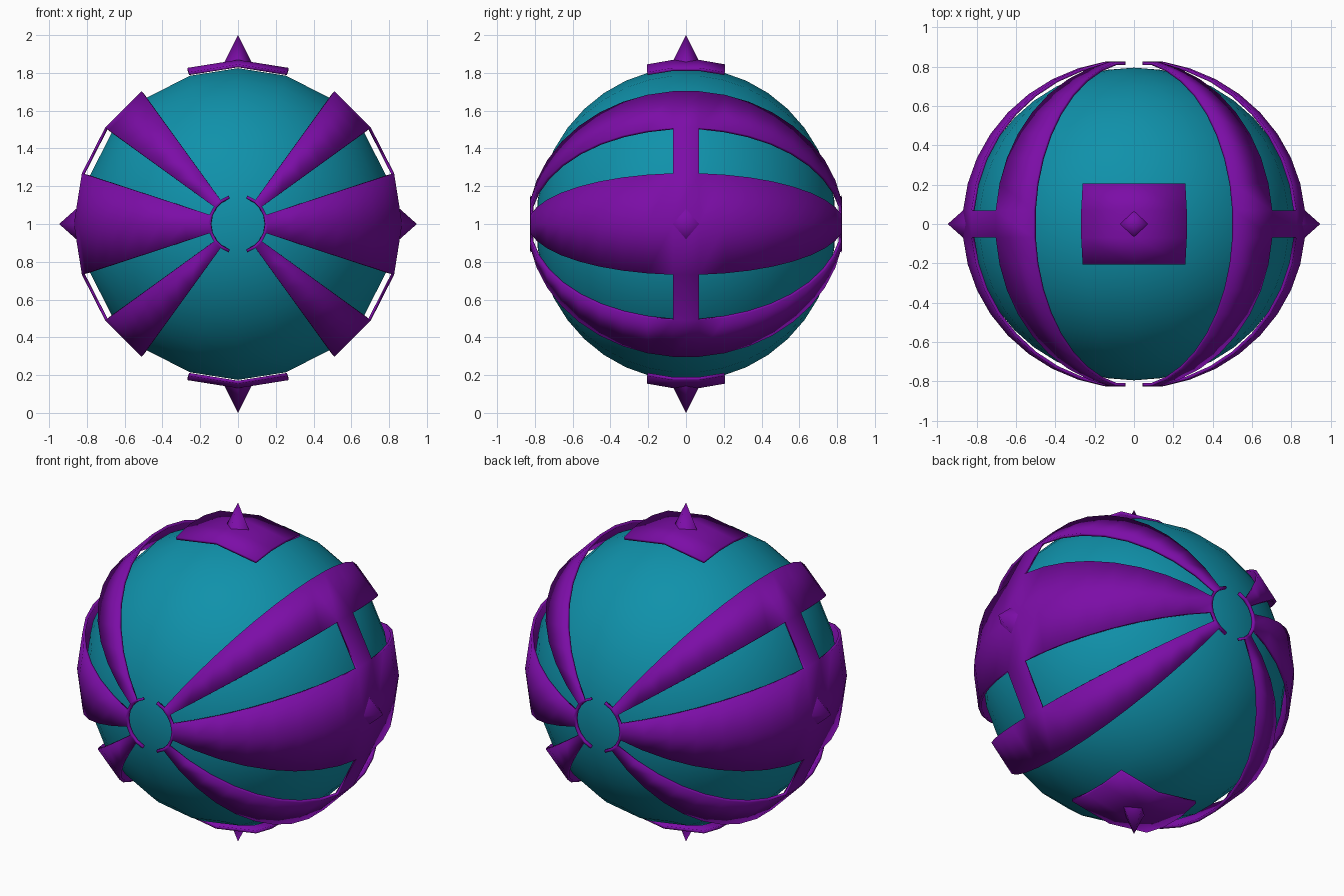
import bpy, bmesh
from math import sin, cos, radians, pi
from mathutils import Vector, Matrix

cube = bpy.data.objects.get("Cube")
if cube:
    bpy.data.objects.remove(cube, do_unlink=True)

CENTER = Vector((0, 0, 1))
SQUASH = 0.96          # depth scale along y
SEGMENTS, RINGS = 20, 19
SHELL = 0.872          # outer radius of the armour


def material(name, color):
    m = bpy.data.materials.new(name)
    m.use_nodes = True
    m.diffuse_color = color
    m.node_tree.nodes["Principled BSDF"].inputs["Base Color"].default_value = color
    return m


teal = material("teal", (0.005, 0.285, 0.405, 1))
purple = material("purple", (0.2, 0.004, 0.385, 1))


def add_object(name, bm, mat):
    mesh = bpy.data.meshes.new(name)
    bm.to_mesh(mesh)
    bm.free()
    mesh.materials.append(mat)
    obj = bpy.data.objects.new(name, mesh)
    bpy.context.collection.objects.link(obj)
    return obj


def smooth(obj, angle):
    bpy.ops.object.select_all(action="DESELECT")
    obj.select_set(True)
    bpy.context.view_layer.objects.active = obj
    bpy.ops.object.shade_smooth_by_angle(angle=radians(angle))


# Core ball with its poles at front and back
bm = bmesh.new()
bmesh.ops.create_uvsphere(bm, u_segments=SEGMENTS, v_segments=RINGS, radius=0.828)
bm.transform(Matrix.Translation(CENTER) @ Matrix.Diagonal((1, SQUASH, 1, 1))
             @ Matrix.Rotation(pi / 2, 4, "X"))
smooth(add_object("ball", bm, teal), 40)

# Polar grid lines, with a thin extra row at each pole opening
rows = [1, 1.1, *range(2, RINGS - 1), RINGS - 1.1, RINGS - 1]
MIDDLE, LAST = 9, len(rows) - 2


def shell_point(segment, row):
    t, a = pi * rows[row] / RINGS, 2 * pi * segment / SEGMENTS
    return CENTER + SHELL * Vector((sin(t) * cos(a), -SQUASH * cos(t), sin(t) * sin(a)))


def fold(segment):
    """Steps of a segment away from the horizontal plane, 0 to 4."""
    a = segment % 10
    return min(a, 9 - a)


def is_band(segment, row):
    step = fold(segment)
    rim = row in (0, LAST)
    return step in (0, 2) or (step == 1 and (rim or row == MIDDLE)) or (step == 3 and rim)


def is_plate(segment, row):
    return fold(segment) == 4 and abs(row - MIDDLE) <= 1


def armour(name, segments, keep):
    bm = bmesh.new()
    for s in segments:
        for r in range(LAST + 1):
            if keep(s, r):
                corners = [(s, r), (s, r + 1), (s + 1, r + 1), (s + 1, r)]
                face = bm.faces.new([bm.verts.new(shell_point(*c)) for c in corners])
                face.normal_update()
                if face.normal.dot(face.calc_center_median() - CENTER) < 0:
                    face.normal_flip()
    bmesh.ops.remove_doubles(bm, verts=bm.verts, dist=0.0005)
    obj = add_object(name, bm, purple)
    solid = obj.modifiers.new("thickness", "SOLIDIFY")
    solid.thickness = 0.016
    solid.offset = -1
    smooth(obj, 40)


# Banded cages on both sides, plates above and below
armour("left_bands", range(-5, 5), is_band)
armour("right_bands", range(5, 15), is_band)
armour("top_plate", range(0, 10), is_plate)
armour("bottom_plate", range(10, 20), is_plate)


# Four-sided spikes
def spike(name, direction, tip, radius):
    base = 0.84
    bm = bmesh.new()
    bmesh.ops.create_cone(bm, cap_ends=False, segments=4, radius1=radius, radius2=0,
                          depth=tip - base)
    bmesh.ops.remove_doubles(bm, verts=bm.verts, dist=0.0005)
    direction = Vector(direction)
    turn = direction.to_track_quat("Z", "Y").to_matrix().to_4x4()
    bm.transform(Matrix.Translation(CENTER + direction * (tip + base) / 2) @ turn)
    smooth(add_object(name, bm, purple), 180)


spike("top_spike", (0, 0, 1), 1.0, 0.08)
spike("bottom_spike", (0, 0, -1), 1.0, 0.08)
spike("left_spike", (1, 0, 0), 0.947, 0.095)
spike("right_spike", (-1, 0, 0), 0.947, 0.095)
